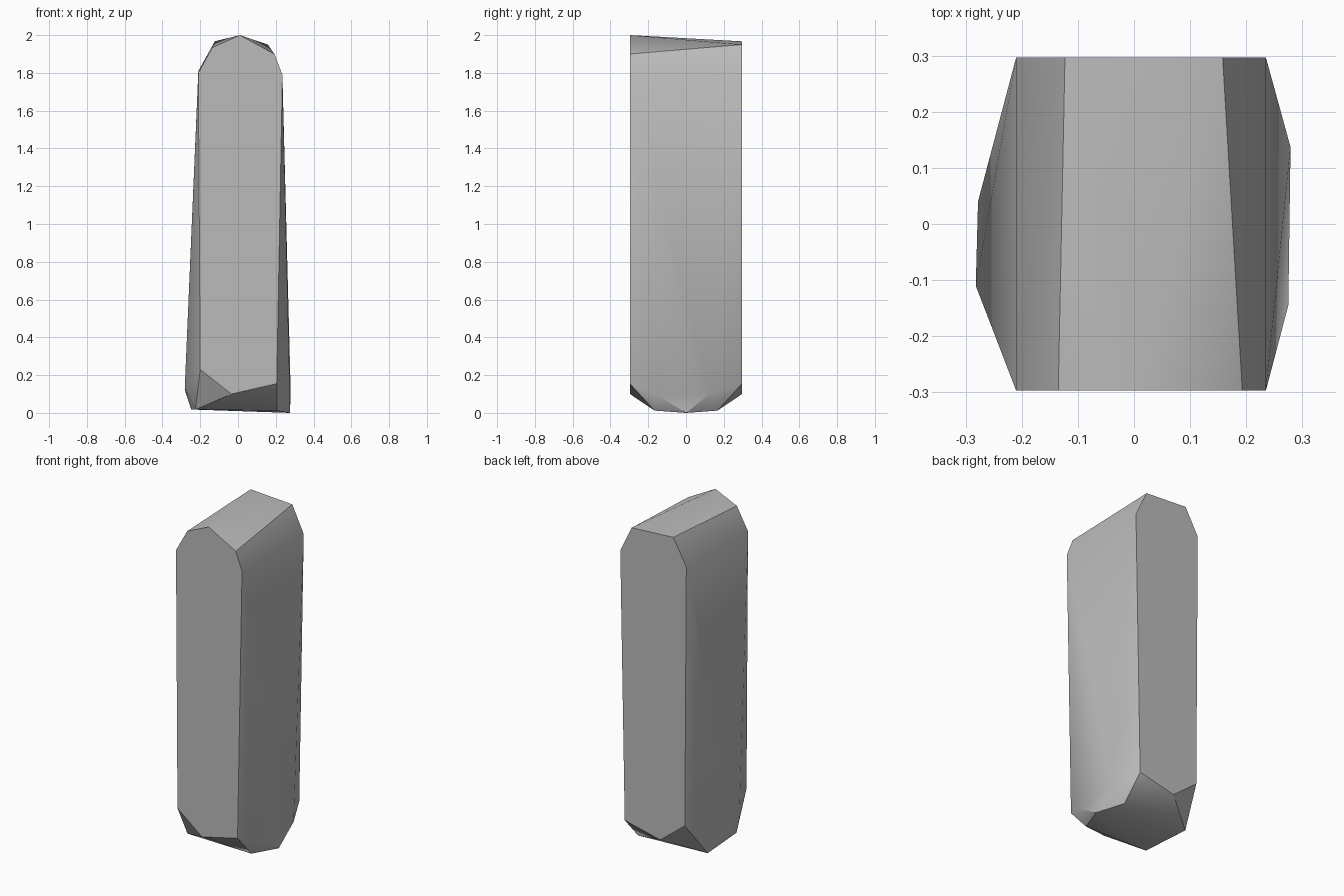
import bpy
import bmesh
from math import radians

cube = bpy.data.objects.get("Cube")
if cube:
    bpy.data.objects.remove(cube, do_unlink=True)

HALF_DEPTH = 0.297

# Flat stone grey
grey = bpy.data.materials.new("stone_grey")
grey.use_nodes = True
colour = (0.5, 0.5, 0.5, 1)
grey.diffuse_color = colour
grey.node_tree.nodes["Principled BSDF"].inputs["Base Color"].default_value = colour

# Shared lower outline of both end faces, then each end's own crown (x, z)
lower = [(-0.2, 0.23), (-0.035, 0.1), (0.205, 0.155)]
front_crown = [(0.235, 1.79), (0.193, 1.9), (0.01, 2.0), (-0.135, 1.935), (-0.21, 1.8)]
back_crown = [(0.235, 1.79), (0.158, 1.95), (-0.123, 1.967), (-0.21, 1.81)]

# Chipped foot and the widest points of the flanks (x, y, z)
foot = [(0.207, -0.166, 0.012), (0.207, 0.166, 0.012), (0.275, 0, 0),
        (-0.225, -0.165, 0.018), (-0.248, 0.145, 0.018)]
flanks = [(0.279, 0.137, 0.11), (0.275, -0.145, 0.09),
          (-0.282, -0.11, 0.13), (-0.278, 0.04, 0.11)]

bm = bmesh.new()
for crown, y in ((front_crown, -HALF_DEPTH), (back_crown, HALF_DEPTH)):
    for x, z in lower + crown:
        bm.verts.new((x, y, z))
for point in foot + flanks:
    bm.verts.new(point)

# Wrap the points in a faceted skin and merge the flat end faces
bmesh.ops.convex_hull(bm, input=bm.verts[:])
bmesh.ops.dissolve_limit(bm, angle_limit=radians(0.2), verts=bm.verts[:], edges=bm.edges[:])
bmesh.ops.recalc_face_normals(bm, faces=bm.faces[:])

mesh = bpy.data.meshes.new("standing_stone")
bm.to_mesh(mesh)
bm.free()
mesh.materials.append(grey)
stone = bpy.data.objects.new("standing_stone", mesh)
bpy.context.collection.objects.link(stone)

# Soft flanks with crisp chipped edges
bpy.ops.object.select_all(action="DESELECT")
stone.select_set(True)
bpy.context.view_layer.objects.active = stone
bpy.ops.object.shade_smooth_by_angle(angle=radians(30))
